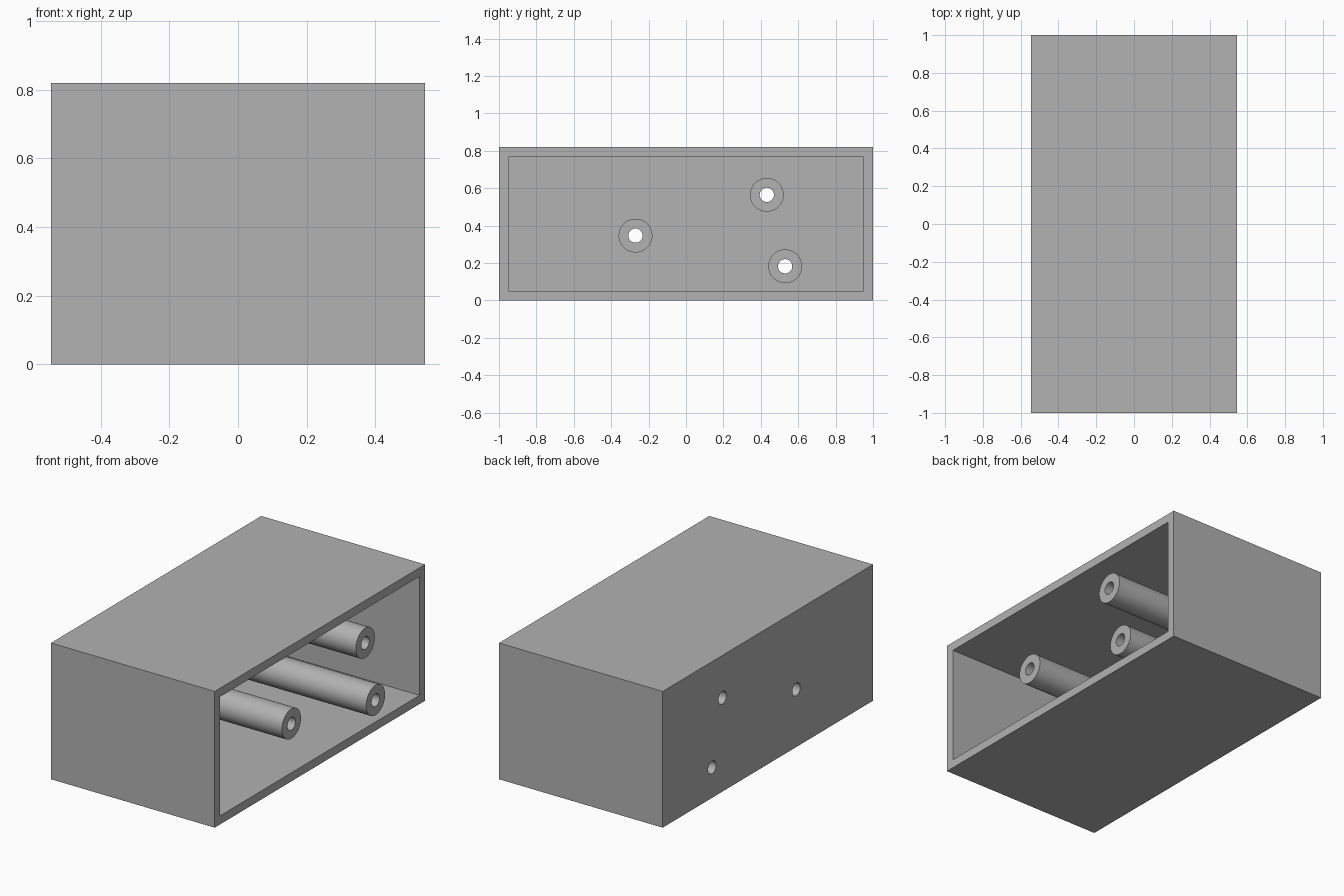
import bpy
import math

default = bpy.data.objects.get("Cube")
if default:
    bpy.data.objects.remove(default, do_unlink=True)

# Overall sizes
HALF_X, HALF_Y, HEIGHT, WALL = 0.545, 1.0, 0.82, 0.052
POST_R, HOLE_R = 0.09, 0.038
POSTS = {"front_post": (-0.27, 0.347),
         "rear_upper_post": (0.432, 0.565),
         "rear_lower_post": (0.53, 0.183)}

grey = bpy.data.materials.new("plain_grey")
grey.use_nodes = True
colour = (0.445, 0.445, 0.445, 1)
grey.diffuse_color = colour
grey.node_tree.nodes["Principled BSDF"].inputs["Base Color"].default_value = colour


def box(name, low, high):
    centre = [(a + b) / 2 for a, b in zip(low, high)]
    bpy.ops.mesh.primitive_cube_add(size=1, location=centre)
    obj = bpy.context.object
    obj.name = name
    obj.scale = [b - a for a, b in zip(low, high)]
    bpy.ops.object.transform_apply(location=False, rotation=False, scale=True)
    obj.data.materials.append(grey)
    return obj


def rod(name, radius, x0, x1, y, z):
    bpy.ops.mesh.primitive_cylinder_add(
        vertices=64, radius=radius, depth=x1 - x0,
        location=((x0 + x1) / 2, y, z), rotation=(0, math.pi / 2, 0))
    obj = bpy.context.object
    obj.name = name
    obj.data.materials.append(grey)
    return obj


def cut(target, cutter):
    mod = target.modifiers.new("cut", "BOOLEAN")
    mod.operation = "DIFFERENCE"
    mod.solver = "EXACT"
    mod.object = cutter
    bpy.context.view_layer.objects.active = target
    bpy.ops.object.modifier_apply(modifier=mod.name)


def smooth(obj):
    bpy.ops.object.select_all(action="DESELECT")
    obj.select_set(True)
    bpy.context.view_layer.objects.active = obj
    bpy.ops.object.shade_smooth_by_angle(angle=math.radians(30))


# Box shell, open on the +x side
shell = box("box_shell", (-HALF_X, -HALF_Y, 0), (HALF_X, HALF_Y, HEIGHT))
cavity = box("cavity_cutter", (-HALF_X + WALL, -HALF_Y + WALL, WALL),
             (HALF_X + WALL, HALF_Y - WALL, HEIGHT - WALL))
cut(shell, cavity)
bpy.data.objects.remove(cavity, do_unlink=True)

# Hollow posts from the closed wall to the rim, drilled right through
for name, (y, z) in POSTS.items():
    post = rod(name, POST_R, -HALF_X + WALL, HALF_X, y, z)
    drill = rod("drill_cutter", HOLE_R, -HALF_X - WALL, HALF_X + WALL, y, z)
    cut(post, drill)
    cut(shell, drill)
    bpy.data.objects.remove(drill, do_unlink=True)
    smooth(post)
smooth(shell)
